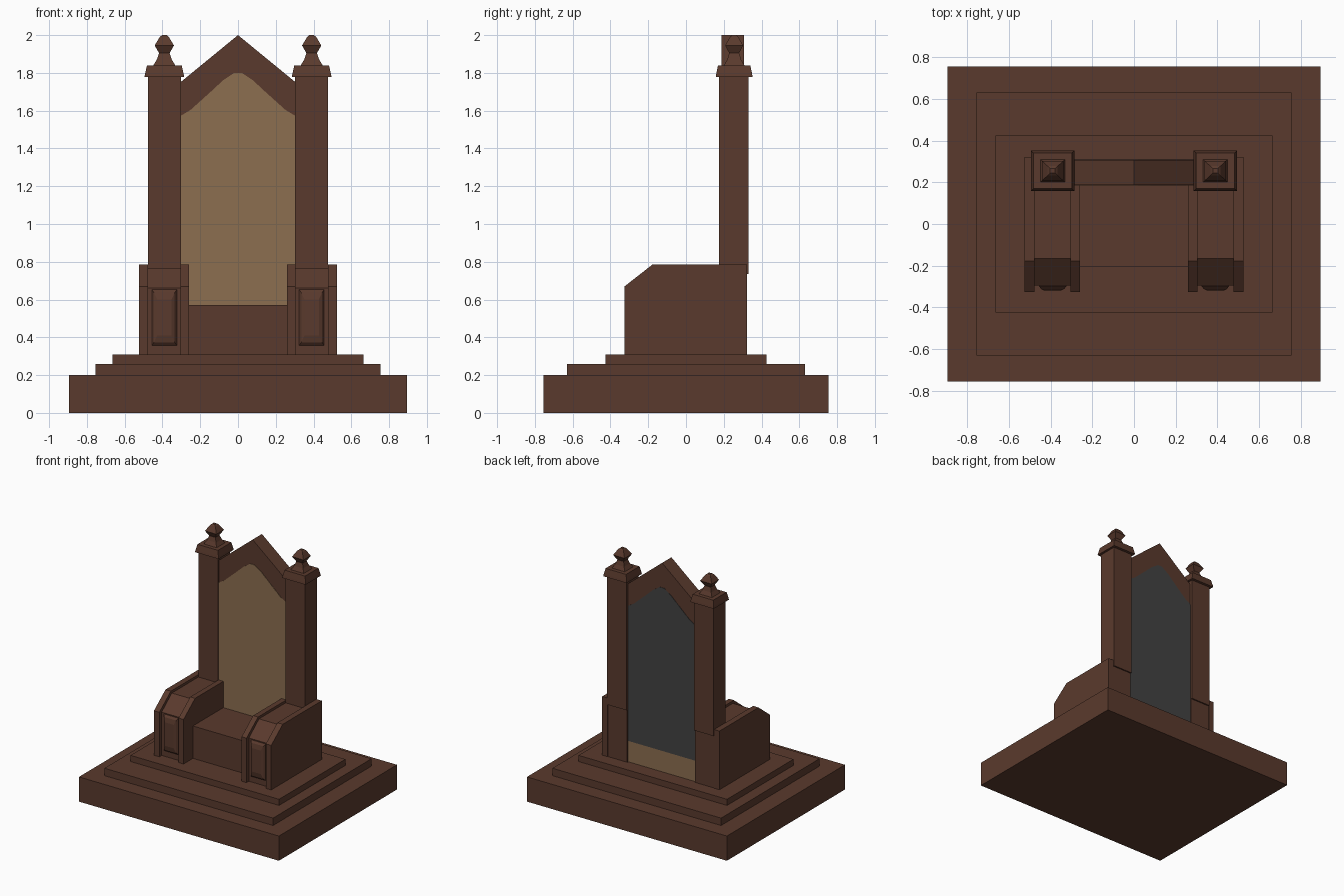
import bpy, bmesh

if "Cube" in bpy.data.objects:
    bpy.data.objects.remove(bpy.data.objects["Cube"])


def material(name, rgb):
    m = bpy.data.materials.new(name)
    m.diffuse_color = (*rgb, 1)
    m.use_nodes = True
    m.node_tree.nodes["Principled BSDF"].inputs["Base Color"].default_value = m.diffuse_color
    return m


WOOD = material("dark brown wood", (0.102, 0.042, 0.026))
TAN = material("tan cushion", (0.262, 0.156, 0.080))
GREY = material("dark grey backing", (0.055, 0.055, 0.055))


def finish(name, bm, mat):
    bmesh.ops.recalc_face_normals(bm, faces=bm.faces)
    me = bpy.data.meshes.new(name)
    bm.to_mesh(me)
    bm.free()
    me.materials.append(mat)
    ob = bpy.data.objects.new(name, me)
    bpy.context.collection.objects.link(ob)
    return ob


def loft(name, loops, mat):
    """Skin a stack of equal-length closed loops and cap both ends."""
    bm = bmesh.new()
    rings = [[bm.verts.new(p) for p in loop] for loop in loops]
    n = len(rings[0])
    for a, b in zip(rings, rings[1:]):
        for i in range(n):
            j = (i + 1) % n
            bm.faces.new((a[i], a[j], b[j], b[i]))
    bm.faces.new(rings[0])
    bm.faces.new(rings[-1])
    return finish(name, bm, mat)


def box(name, x0, x1, y0, y1, z0, z1, mat=WOOD):
    rect = [(x0, y0), (x1, y0), (x1, y1), (x0, y1)]
    return loft(name, [[(x, y, z) for x, y in rect] for z in (z0, z1)], mat)


def extrude_x(name, profile, x0, x1, mat=WOOD):
    return loft(name, [[(x, y, z) for y, z in profile] for x in (x0, x1)], mat)


def extrude_y(name, profile, y0, y1, mat=WOOD):
    return loft(name, [[(x, y, z) for x, z in profile] for y in (y0, y1)], mat)


SQUARE = [(-1, -1), (1, -1), (1, 1), (-1, 1)]

# Stepped plinth
box("plinth_base", -0.895, 0.895, -0.755, 0.755, 0, 0.2)
box("plinth_middle", -0.755, 0.755, -0.63, 0.63, 0.2, 0.26)
box("plinth_top", -0.665, 0.665, -0.425, 0.425, 0.26, 0.31)

# Seat block
box("seat", -0.262, 0.262, -0.205, 0.19, 0.31, 0.572)

# Gabled backrest
extrude_y("backrest", [(-0.305, 0.31), (0.305, 0.31), (0.305, 1.75), (0, 2.0), (-0.305, 1.75)], 0.187, 0.306)

# Upholstery on the front and backing on the rear
arch = [(0.304, 1.572), (0.25, 1.605), (0.15, 1.695), (0.08, 1.76), (0.02, 1.8)]
arch += [(-x, z) for x, z in reversed(arch)]
extrude_y("back_cushion", [(-0.304, 0.571), (0.304, 0.571)] + arch, 0.184, 0.188, TAN)
extrude_y("rear_backing", [(-0.304, 0.48), (0.304, 0.48)] + arch, 0.305, 0.309, GREY)
box("rear_lower_strip", -0.304, 0.304, 0.305, 0.309, 0.311, 0.48, TAN)

for side, s in (("left", -1), ("right", 1)):
    cx = s * 0.39
    # Back post
    box(side + "_post", cx - 0.087, cx + 0.087, 0.175, 0.33, 0.735, 1.79)
    # Flared cap and finial
    rings = [(0.088, 1.778), (0.105, 1.778), (0.102, 1.795), (0.092, 1.84), (0.058, 1.84), (0.04, 1.87),
             (0.028, 1.905), (0.051, 1.945), (0.024, 1.99), (0.012, 2.0)]
    loft(side + "_finial",
         [[(cx + r * a, 0.255 + r * 0.93 * b, z) for a, b in SQUARE] for r, z in rings], WOOD)
    # Arm core between its two side panels
    extrude_x(side + "_arm_core",
              [(-0.295, 0.31), (-0.295, 0.66), (-0.165, 0.765), (0.319, 0.765), (0.319, 0.31)],
              cx - 0.087, cx + 0.087)
    for label, d0, d1, back in (("outer", 0.477, 0.525, 0.322), ("inner", 0.26, 0.304, 0.19)):
        extrude_x(f"{side}_arm_{label}_panel",
                  [(-0.325, 0.31), (-0.325, 0.67), (-0.178, 0.785), (back, 0.785), (back, 0.31)],
                  s * d0, s * d1)
    # Raised carved panel on the arm front
    steps = [(0.066, 0.148, -0.29), (0.066, 0.148, -0.298), (0.055, 0.132, -0.312),
             (0.038, 0.095, -0.32), (0.034, 0.09, -0.32)]
    loft(side + "_arm_front_carving",
         [[(cx + w * a, y, 0.505 + h * b) for a, b in SQUARE] for w, h, y in steps], WOOD)
